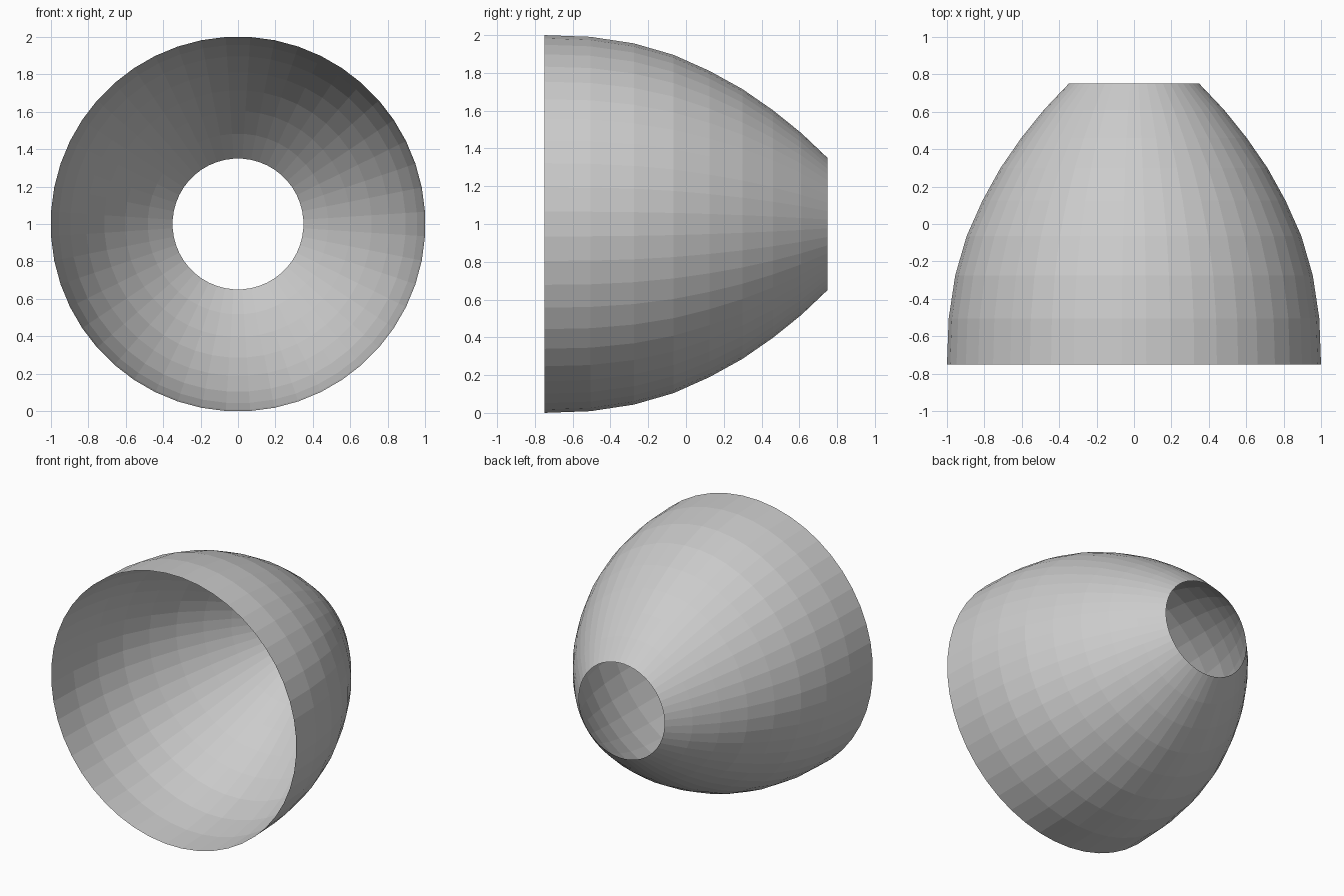
import bpy, bmesh, math

if "Cube" in bpy.data.objects:
    bpy.data.objects.remove(bpy.data.objects["Cube"])

SEGMENTS = 48
# Shell profile: (y along the axis, radius), wide open front to narrow open back
PROFILE = [(-0.75, 1.002), (-0.505, 0.993), (-0.275, 0.958), (-0.065, 0.897),
           (0.125, 0.812), (0.30, 0.715), (0.46, 0.604), (0.61, 0.483), (0.75, 0.35)]


def lathe_y(name, profile, segments, centre_z):
    """Open thin shell revolved around the y axis."""
    bm = bmesh.new()
    rings = []
    for y, r in profile:
        angles = [(i + 0.5) * 2 * math.pi / segments for i in range(segments)]
        rings.append([bm.verts.new((r * math.cos(a), y, centre_z + r * math.sin(a)))
                      for a in angles])
    for a, b in zip(rings, rings[1:]):
        for i in range(segments):
            j = (i + 1) % segments
            bm.faces.new((a[i], a[j], b[j], b[i]))
    bmesh.ops.recalc_face_normals(bm, faces=bm.faces)
    mesh = bpy.data.meshes.new(name)
    bm.to_mesh(mesh)
    bm.free()
    obj = bpy.data.objects.new(name, mesh)
    bpy.context.collection.objects.link(obj)
    return obj


# Bell-shaped shade
lathe_y("bell_shade", PROFILE, SEGMENTS, 1.0)
